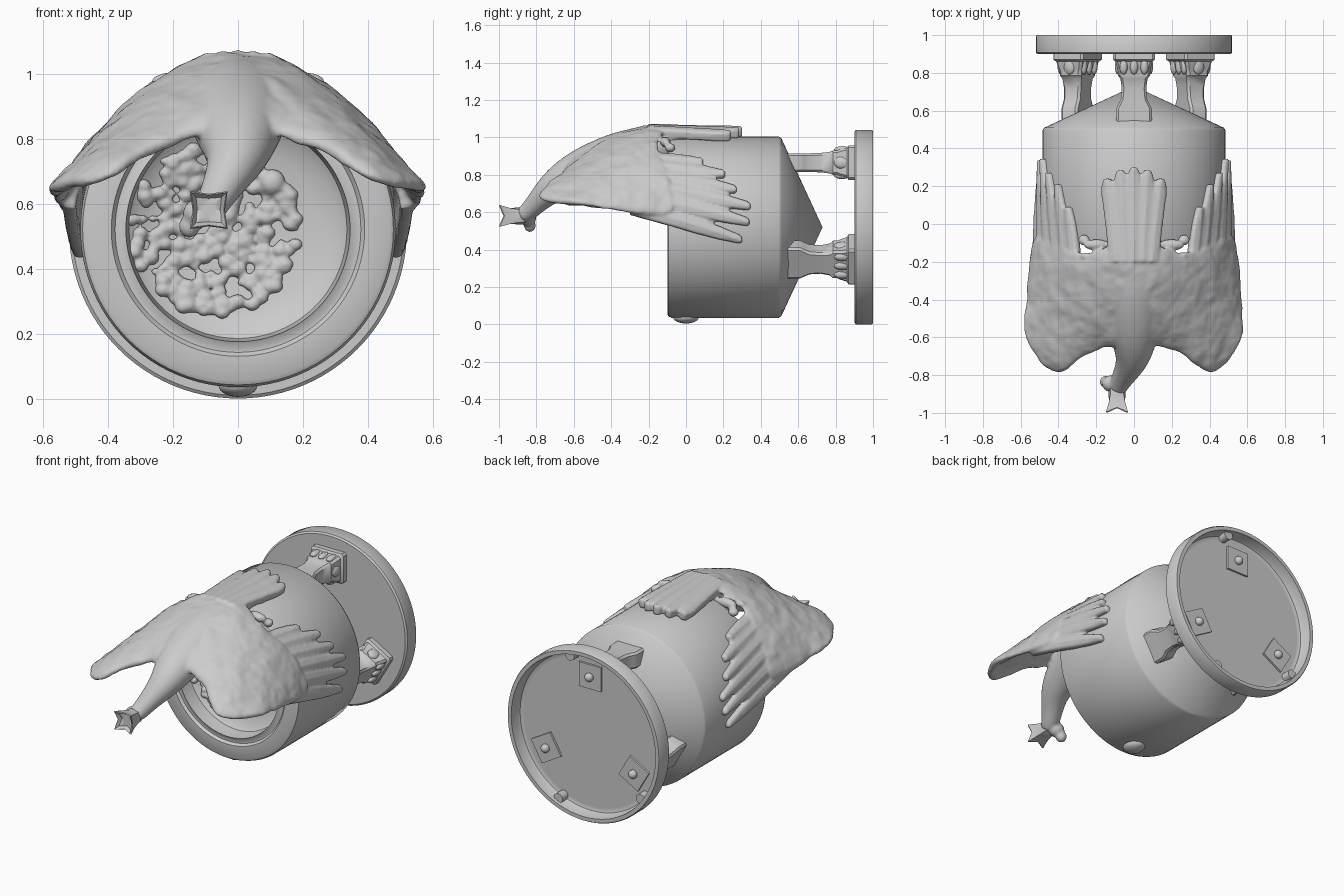
import bpy, bmesh, random
from math import sin, cos, pi, radians
from mathutils import Vector, Matrix

if "Cube" in bpy.data.objects:
    bpy.data.objects.remove(bpy.data.objects["Cube"])

random.seed(4)
CZ = 0.52  # height of the vessel's horizontal axis


def select(obs):
    bpy.ops.object.select_all(action='DESELECT')
    for o in obs:
        o.select_set(True)
    bpy.context.view_layer.objects.active = obs[0]


def finish(bm, name, angle=35):
    bmesh.ops.remove_doubles(bm, verts=bm.verts, dist=1e-5)
    bmesh.ops.recalc_face_normals(bm, faces=bm.faces)
    me = bpy.data.meshes.new(name)
    bm.to_mesh(me)
    bm.free()
    ob = bpy.data.objects.new(name, me)
    bpy.context.collection.objects.link(ob)
    select([ob])
    bpy.ops.object.shade_smooth_by_angle(angle=radians(angle))
    return ob


def loft(bm, rings, closed=True, caps=True):
    """Skin a list of equally long point rows."""
    vs = [[bm.verts.new(p) for p in r] for r in rings]
    n = len(vs[0])
    for a, b in zip(vs, vs[1:]):
        for i in range(n if closed else n - 1):
            j = (i + 1) % n
            bm.faces.new((a[i], a[j], b[j], b[i]))
    if caps:
        bm.faces.new(vs[0])
        bm.faces.new(vs[-1])


def polar(r, deg, y):
    """Point around the vessel axis; 0 degrees is up, positive towards +x."""
    a = radians(deg)
    return Vector((r * sin(a), y, CZ + r * cos(a)))


def lathe(name, profile, segs=96):
    bm = bmesh.new()
    loft(bm, [[polar(max(r, 1e-7), 360 * i / segs, y) for i in range(segs)]
              for r, y in profile], caps=False)
    return finish(bm, name)


def subsurf(ob, levels):
    m = ob.modifiers.new("smooth", 'SUBSURF')
    m.levels = m.render_levels = levels


def fuse(obs, name, voxel, smooth):
    """Join overlapping parts into one sculpted skin."""
    select(obs)
    bpy.ops.object.convert(target='MESH')
    bpy.ops.object.join()
    ob = bpy.context.view_layer.objects.active
    ob.name = name
    m = ob.modifiers.new("remesh", 'REMESH')
    m.mode, m.voxel_size, m.use_smooth_shade = 'VOXEL', voxel, True
    m = ob.modifiers.new("relax", 'SMOOTH')
    m.factor, m.iterations = .5, smooth
    return ob


def ball(bm, pos, scale, sub=2):
    bmesh.ops.create_icosphere(bm, subdivisions=sub, radius=1,
                               matrix=Matrix.Translation(pos) @ Matrix.Diagonal((*scale, 1)))


# Vessel with conical back and shallow dished front
lathe("vessel", [(0, .73), (.475, .51), (.485, .495), (.485, -.075), (.478, -.093), (.465, -.1),
                 (.39, -.1), (.378, -.085), (.365, -.085), (.345, -.095), (.342, -.06),
                 (.335, -.01), (.31, .01), (.25, .03), (.15, .045), (0, .05)])

# Round base plate, hollow behind
lathe("base_plate", [(0, .9), (.505, .9), (.51, .9), (.52, .908), (.52, .992), (.515, 1), (.492, 1),
                     (.487, .945), (.48, .93), (.465, .925), (.455, .925), (0, .925)])

# Rough lumps inside the dish
bm = bmesh.new()
for i in range(300):
    a, r = random.uniform(0, 2 * pi), .26 * random.random() ** .5
    x, z = -.075 + r * cos(a), r * sin(a)
    d = (x * x + z * z) ** .5
    s = random.uniform(.011, .024)
    ball(bm, (x, .05 - .6 * d ** 2.2, CZ + z), (s * 1.2, s * 1.1, s))
ball(bm, (.105, .03, .665), (.042, .035, .042))
fuse([finish(bm, "bowl_lumps", 60)], "bowl_lumps", .007, 2)

# Three legs with flared leafy capitals, fixing plates and domes
LEG = [(.53, .095, .05), (.61, .095, .05), (.63, .085, .05), (.66, .07, .05), (.72, .065, .052),
       (.77, .072, .058), (.785, .085, .065), (.81, .085, .065), (.825, .09, .072),
       (.86, .098, .08), (.87, .11, .092), (.905, .11, .092)]
for k in range(3):
    rot = Matrix.Translation((0, 0, CZ)) @ Matrix.Rotation(k * 2 * pi / 3, 4, 'Y')
    bm = bmesh.new()
    rings = []
    for y, w, h in LEG:
        c = .012
        rings.append([(x, y, .345 + z) for x, z in
                      [(w, h - c), (w - c, h), (c - w, h), (-w, h - c),
                       (-w, c - h), (c - w, -h), (w - c, -h), (w, c - h)]])
    loft(bm, rings)
    for s in (-1, 1):
        for i in range(3):
            ball(bm, ((i - 1) * .055, .835, .345 + s * .07), (.022, .045, .018))
        ball(bm, (s * .085, .835, .345), (.017, .045, .035))
    bmesh.ops.transform(bm, matrix=rot, verts=bm.verts)
    finish(bm, f"leg_{k + 1}")

    bm = bmesh.new()
    bmesh.ops.create_cube(bm, size=1, matrix=Matrix.Translation((0, .925, .345)) @
                          Matrix.Diagonal((.15, .025, .15, 1)))
    ball(bm, (0, .945, .345), (.026, .025, .026), 3)
    bmesh.ops.transform(bm, matrix=rot, verts=bm.verts)
    finish(bm, f"fixing_plate_{k + 1}")

# Half-round pads inside the base rim
bm = bmesh.new()
for deg in (13, 232, 157):
    bmesh.ops.create_cone(bm, cap_ends=True, segments=20, radius1=.03, radius2=.03, depth=.06,
                          matrix=Matrix.Translation(polar(.475, deg, .95)) @ Matrix.Rotation(pi / 2, 4, 'X'))
finish(bm, "rim_pads")

# Small lug underneath
bm = bmesh.new()
ball(bm, (0, 0, .04), (.06, .07, .035), 3)
finish(bm, "bottom_lug")

# Bird: spread wings draped as one sheet (right half listed, mirrored)
ROWS = [
    [(0, -.66, .85), (.14, -.64, .80), (.28, -.69, .765), (.40, -.83, .67), (.51, -.72, .655), (.585, -.57, .64)],
    [(0, -.60, .90), (.14, -.59, .86), (.28, -.62, .81), (.40, -.70, .745), (.51, -.62, .69), (.58, -.54, .64)],
    [(0, -.48, .96), (.14, -.48, .93), (.28, -.50, .87), (.40, -.53, .79), (.51, -.52, .70), (.575, -.48, .625)],
    [(0, -.30, 1.04), (.14, -.30, 1.01), (.27, -.30, .94), (.40, -.33, .83), (.505, -.35, .71), (.56, -.34, .605)],
    [(0, -.08, 1.06), (.13, -.10, 1.04), (.25, -.17, .97), (.385, -.10, .86), (.49, -.06, .71), (.54, -.04, .55)],
]
bm = bmesh.new()
loft(bm, [[(-x, y, z) for x, y, z in r[:0:-1]] + r for r in ROWS], closed=False, caps=False)
wings = finish(bm, "wings", 80)
m = wings.modifiers.new("thick", 'SOLIDIFY')
m.thickness, m.offset = .045, 0
subsurf(wings, 4)
tex = bpy.data.textures.new("plumage", 'CLOUDS')
tex.noise_scale = .09
m = wings.modifiers.new("plumage", 'DISPLACE')
m.texture, m.strength, m.mid_level = tex, .02, .5
bird = [wings]


# Feathers lying on the vessel, tapering to round tips
def feather(bm, y0, a0, y1, a1, w, r0, r1, thick=.045, tip=.8):
    rings = []
    for t, k in [(0, .8), (.2, 1), (.4, 1), (.6, 1), (.8, .2 + tip), (.92, tip), (.98, .55), (1, .3)]:
        y, a, r = y0 + (y1 - y0) * t, a0 + (a1 - a0) * t ** 1.2, r0 + (r1 - r0) * t
        half = w * k / r * 57.3
        rings.append([polar(r + d, a + u * half, y) for u, d in
                      [(-1, -thick), (-1, -.014), (-.75, -.004), (-.15, 0), (0, .004), (.15, 0),
                       (.75, -.004), (1, -.014), (1, -thick), (0, -thick)]])
    loft(bm, rings)


bm = bmesh.new()
for s in (1, -1):
    for y0, a0, y1, a1, r0 in [(-.3, 40, .09, 45, .51), (-.3, 46, .21, 55, .515), (-.3, 54, .27, 66, .52),
                               (-.3, 63, .345, 77, .53), (-.3, 71, .34, 87, .54), (-.3, 79, .30, 98, .55)]:
        feather(bm, y0, s * a0, y1, s * a1, .044, r0, .513, tip=.65)
for i in range(-2, 3):
    feather(bm, -.2, i * 5, .3 - .015 * i * i, i * 8, .043, .55, .538, .055)
bird.append(finish(bm, "feathers", 50))

# Clenched feet beside the body
bm = bmesh.new()
for s in (1, -1):
    ball(bm, (s * .2, -.11, .975), (.07, .03, .03))
    ball(bm, (s * .265, -.085, .945), (.032, .03, .025))
    ball(bm, (s * .25, -.17, .96), (.035, .02, .02))
bird.append(finish(bm, "feet", 60))

# Body and neck: elliptical rings along a bent path
PATH = [(0, .12, .98, .09, .06), (0, -.1, .965, .14, .11), (0, -.3, .93, .16, .125),
        (0, -.48, .86, .155, .125), (0, -.62, .795, .125, .11), (-.005, -.72, .73, .088, .085),
        (-.045, -.79, .66, .066, .06), (-.08, -.85, .595, .052, .05), (-.09, -.89, .575, .045, .042)]
pts = [Vector(p[:3]) for p in PATH]
bm = bmesh.new()
rings = []
for i, p in enumerate(pts):
    t = (pts[min(i + 1, len(pts) - 1)] - pts[max(i - 1, 0)]).normalized()
    side = t.cross(Vector((0, 0, 1))).normalized()
    up = side.cross(t)
    rings.append([p + side * PATH[i][3] * cos(a * pi / 8) + up * PATH[i][4] * sin(a * pi / 8)
                  for a in range(16)])
loft(bm, rings)
body = finish(bm, "body_and_neck", 80)
subsurf(body, 2)
bird.append(body)

# Beak and crest around the head
bm = bmesh.new()
ball(bm, (-.12, -.845, .57), (.05, .045, .045), 3)
ball(bm, (-.15, -.835, .53), (.032, .032, .036), 3)
ball(bm, (-.06, -.84, .63), (.035, .035, .03), 3)
bird.append(finish(bm, "beak", 60))
fuse(bird, "bird", .009, 2)

# Four-cornered flared mouth with a recess
bm = bmesh.new()
rings = []
for y, corner, mid in [(-.86, .045, .045), (-.90, .05, .045), (-.94, .06, .042), (-.995, .082, .05),
                       (-1.0, .076, .046), (-.975, .055, .036), (-.96, .03, .02)]:
    rings.append([(-.09 + (corner if i % 2 else mid) * cos(i * pi / 4),
                   y + (0 if i % 2 or y > -.97 else .025),
                   .58 + (corner if i % 2 else mid) * sin(i * pi / 4)) for i in range(8)])
loft(bm, rings)
finish(bm, "open_mouth")
